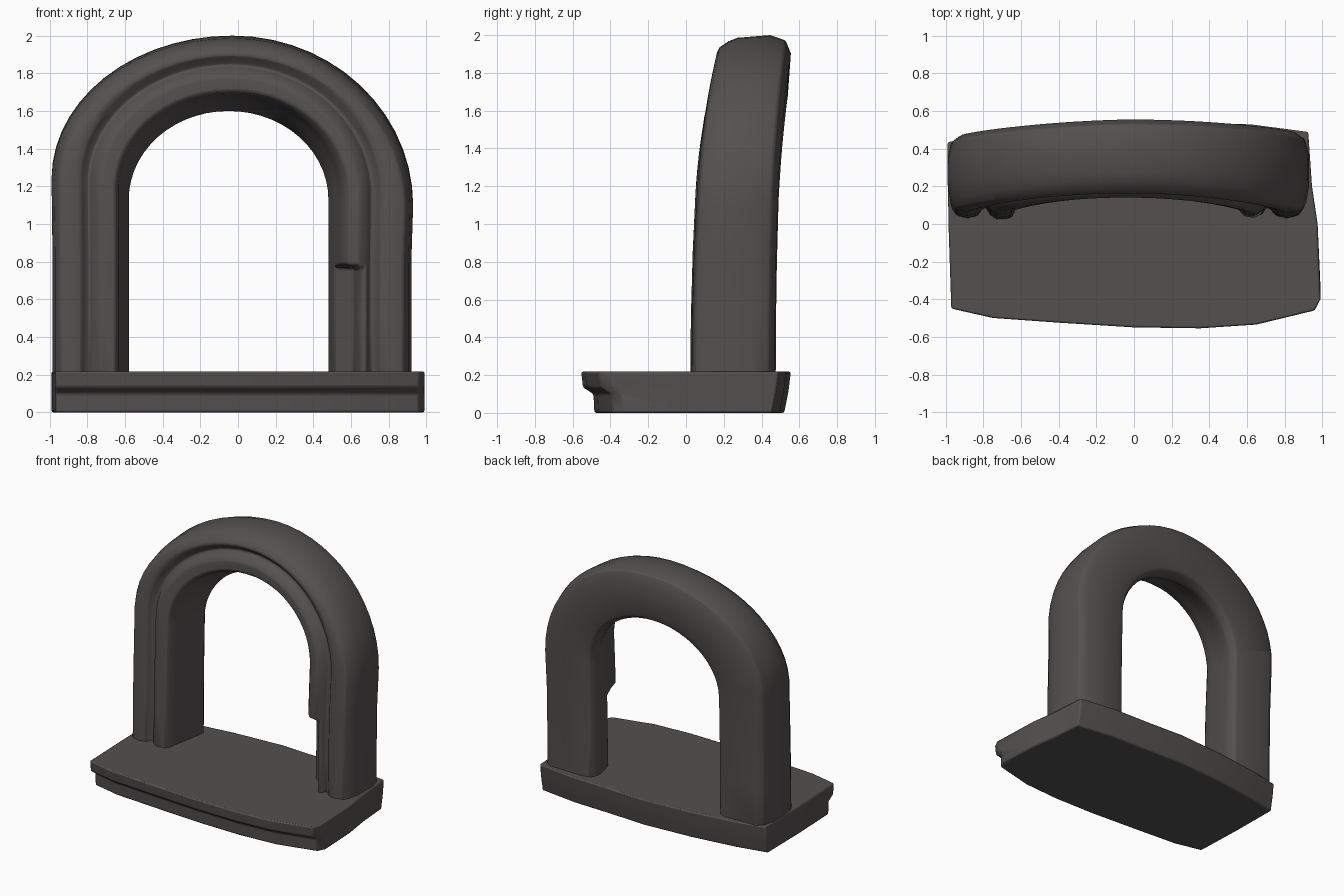
import bpy, bmesh, math

old = bpy.data.objects.get("Cube")
if old:
    bpy.data.objects.remove(old, do_unlink=True)

# Single dark stone colour
stone = bpy.data.materials.new("dark stone")
stone.use_nodes = True
colour = (0.088, 0.081, 0.078, 1)
stone.diffuse_color = colour
stone.node_tree.nodes["Principled BSDF"].inputs["Base Color"].default_value = colour


def loft(name, rings, bevel):
    """Skin a list of equal-length closed rings and cap both ends."""
    bm = bmesh.new()
    loops = [[bm.verts.new(p) for p in ring] for ring in rings]
    n = len(loops[0])
    for a, b in zip(loops, loops[1:]):
        for i in range(n):
            j = (i + 1) % n
            bm.faces.new((a[i], a[j], b[j], b[i]))
    bm.faces.new(loops[0][::-1])
    bm.faces.new(loops[-1])
    bmesh.ops.recalc_face_normals(bm, faces=bm.faces[:])
    mesh = bpy.data.meshes.new(name)
    bm.to_mesh(mesh)
    bm.free()
    mesh.materials.append(stone)
    obj = bpy.data.objects.new(name, mesh)
    bpy.context.collection.objects.link(obj)
    mod = obj.modifiers.new("worn edges", "BEVEL")
    mod.width, mod.segments, mod.limit_method = bevel, 2, "ANGLE"
    mod.angle_limit = math.radians(35)
    bpy.ops.object.select_all(action="DESELECT")
    obj.select_set(True)
    bpy.context.view_layer.objects.active = obj
    bpy.ops.object.shade_smooth_by_angle(angle=math.radians(40))
    return obj


# Base slab: bowed outline, with a lip overhanging the front
outline = [(-0.97, -0.45), (-0.75, -0.50), (-0.4, -0.525), (0, -0.55), (0.35, -0.555),
           (0.65, -0.535), (0.96, -0.46), (0.99, -0.40), (0.975, 0), (0.945, 0.2),
           (0.925, 0.49), (0.62, 0.53), (0.3, 0.54), (0, 0.555), (-0.4, 0.53),
           (-0.75, 0.485), (-0.99, 0.435), (-0.985, 0)]
levels = [(0, 0.07, 0.035), (0.1, 0.065, 0.015), (0.135, 0.01, 0.01), (0.218, 0, 0)]
loft("base_slab", [[(x, y + front if y < -0.3 else y - back if y > 0.3 else y, z)
                    for x, y in outline] for z, front, back in levels], 0.01)

# Arch section: s runs from the opening (0) to the outside (1), y is depth
section = [(0, 0.36), (0.06, 0.23), (0.11, 0.13), (0.135, 0.06), (0.18, 0.03),
           (0.36, 0.022), (0.45, 0.045), (0.51, 0.085), (0.56, 0.075), (0.62, 0.042),
           (0.75, 0.03), (0.9, 0.045), (0.965, 0.09), (1, 0.18), (1, 0.35),
           (0.95, 0.435), (0.84, 0.47), (0.2, 0.475), (0.06, 0.46), (0, 0.42)]
mouldings = range(1, 10)
front_side = range(1, 13)
chip_zone = range(2, 6)
crown_taper = {11: 0.06, 12: 0.045, 13: 0.035, 15: 0.02, 16: 0.08}


def arch_ring(inner, outer, lift=0.0, side=-1.0, broken=False):
    """side runs from -1 at the right leg to 1 at the left leg."""
    ring = []
    for k, (s, y) in enumerate(section):
        if k in mouldings:                # mouldings ride higher at the crown
            s += 0.09 * lift
        if 1 <= k <= 4:                   # wider splay on the left leg
            s += 0.06 * max(side, 0) * k / 4
        if broken and k in chip_zone:     # chipped inner moulding
            s, y = 0.24 + 0.035 * k, y + 0.03
        s -= crown_taper.get(k, 0) * lift  # rounder back and crown
        x = inner[0] + s * (outer[0] - inner[0])
        z = inner[1] + s * (outer[1] - inner[1])
        lean = 0.095 * (max(z - 0.2, 0) / 1.8) ** 2
        if k in front_side:
            lean += 0.045 * lift ** 2
        elif k > 13:                      # back bows towards the crown
            lean = lean * (0.6 + 0.4 * lift) - 0.02 * max(-side, 0)
        ring.append((x, y + lean, z))
    return ring


rings = [arch_ring((-0.58, z), (-0.985, z)) for z in (0.2, 0.5, 0.85)]
steps = 28
for i in range(steps + 1):
    a = math.pi * (1 - i / steps)
    c, s = math.cos(a), math.sin(a)
    spring = 1.24 if c < 0 else 1.1
    inner = (-0.05 + 0.53 * c, 1.13 + 0.47 * s)
    outer = (-0.03 + 0.96 * c, spring + (2 - spring) * s)
    rings.append(arch_ring(inner, outer, s, c))
for z, chipped in ((0.79, False), (0.76, True), (0.5, True), (0.2, True)):
    rings.append(arch_ring((0.48, z), (0.92, z), 0, 1, chipped))
loft("arch", rings, 0.01)
